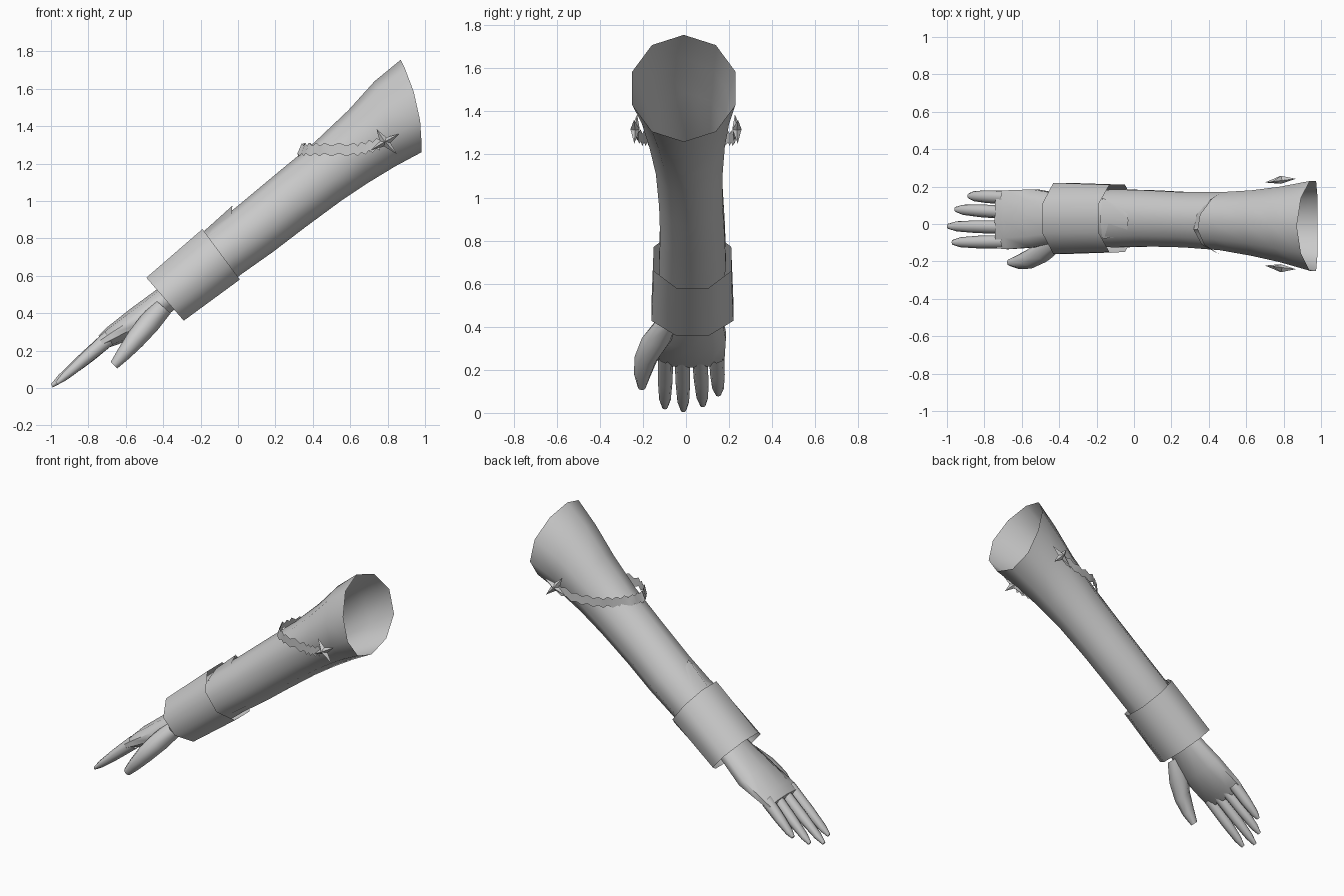
import bpy
import math

grey = bpy.data.materials.new("light grey")
grey.diffuse_color = (0.6, 0.6, 0.6, 1)


def make(name, verts, faces, angle=60):
    me = bpy.data.meshes.new(name)
    me.from_pydata(verts, [], faces)
    me.materials.append(grey)
    me.shade_smooth()
    me.set_sharp_from_angle(angle=math.radians(angle))
    ob = bpy.data.objects.new(name, me)
    bpy.context.collection.objects.link(ob)
    return ob


def loft(name, rings, n, turn=0.0, bulge=0.0, cap=False, angle=60):
    """Each ring: top x, top z, bottom x, bottom z, y min, y max."""
    verts, faces = [], []
    ts = [2 * math.pi * (i + turn) / n for i in range(n)]
    cm = max(abs(math.cos(t)) for t in ts)
    sm = max(abs(math.sin(t)) for t in ts)
    for k, (tx, tz, bx, bz, y0, y1) in enumerate(rings):
        for t in ts:
            c, s = math.cos(t) / cm, math.sin(t) / sm
            push = bulge * (1 - c * c) * max(0, 1 - k / 2)
            verts.append(((tx + bx) / 2 + c * (tx - bx) / 2 + push,
                          (y0 + y1) / 2 + s * (y1 - y0) / 2,
                          (tz + bz) / 2 + c * (tz - bz) / 2))
    for k in range(len(rings) - 1):
        for i in range(n):
            j = (i + 1) % n
            faces.append((k * n + i, k * n + j, (k + 1) * n + j, (k + 1) * n + i))
    if cap:
        faces.append(tuple((len(rings) - 1) * n + i for i in range(n)))
    return make(name, verts, faces, angle)


# Sleeve, open at the shoulder
loft("sleeve", [
    (0.87, 1.755, 0.98, 1.26, -0.25, 0.23),
    (0.73, 1.64, 0.84, 1.185, -0.205, 0.20),
    (0.59, 1.485, 0.70, 1.10, -0.17, 0.18),
    (0.41, 1.315, 0.55, 1.00, -0.14, 0.17),
    (0.21, 1.15, 0.36, 0.86, -0.125, 0.17),
    (0.00, 0.975, 0.19, 0.73, -0.12, 0.18),
    (-0.17, 0.84, 0.02, 0.61, -0.125, 0.185),
    (-0.33, 0.70, -0.13, 0.49, -0.12, 0.175),
], 10, bulge=0.035)

# Wide cuff, open at both ends
loft("cuff", [
    (-0.19, 0.85, 0.01, 0.58, -0.15, 0.21),
    (-0.49, 0.59, -0.29, 0.36, -0.16, 0.22),
], 8, turn=0.5)

# Pointed cloth fold standing up behind the cuff
make("sleeve_fold", [(-0.17, 0.14, 0.80), (-0.18, 0.03, 0.84), (-0.17, -0.08, 0.80),
                     (-0.04, 0.09, 0.90), (-0.03, 0.02, 0.975), (-0.04, -0.06, 0.89)],
     [(0, 1, 4, 3), (1, 2, 5, 4)])

# Palm
loft("palm", [
    (-0.30, 0.62, -0.21, 0.52, -0.08, 0.14),
    (-0.43, 0.53, -0.34, 0.42, -0.095, 0.16),
    (-0.58, 0.42, -0.48, 0.30, -0.125, 0.185),
    (-0.70, 0.325, -0.65, 0.23, -0.135, 0.18),
    (-0.745, 0.28, -0.715, 0.21, -0.13, 0.175),
], 10, cap=True)

# Four fingers: base y, tip y, tip x, tip z
for i, (yb, yt, x, z) in enumerate([(0.142, 0.15, -0.89, 0.085), (0.063, 0.078, -0.96, 0.035),
                                    (-0.017, -0.012, -1.0, 0.012), (-0.095, -0.098, -0.975, 0.025)]):
    rings = []
    for f, w, h in [(0, 0.036, 0.042), (0.5, 0.034, 0.033), (0.85, 0.027, 0.022), (1, 0.013, 0.01)]:
        cx, cz, cy = -0.69 + f * (x + 0.69 + 0.005), 0.268 + f * (z - 0.268), yb + f * (yt - yb)
        rings.append((cx - 0.5 * h, cz + 0.86 * h, cx + 0.5 * h, cz - 0.86 * h, cy - w, cy + w))
    loft(f"finger_{i + 1}", rings, 8, cap=True)

# Thumb
loft("thumb", [
    (-0.44, 0.47, -0.36, 0.40, -0.13, -0.03),
    (-0.52, 0.385, -0.43, 0.31, -0.205, -0.06),
    (-0.585, 0.30, -0.51, 0.225, -0.238, -0.125),
    (-0.64, 0.21, -0.585, 0.155, -0.242, -0.16),
    (-0.68, 0.14, -0.645, 0.105, -0.225, -0.185),
], 8, cap=True)

# Wavy ribbon around the upper arm
path = [(0.78, 0.235), (0.64, 0.225), (0.50, 0.195), (0.41, 0.13), (0.345, 0.05), (0.33, -0.03),
        (0.37, -0.11), (0.46, -0.165), (0.62, -0.195), (0.70, -0.225), (0.78, -0.235)]
verts, sub = [], 4
for k in range(len(path) - 1):
    for s in range(sub):
        (x0, y0), (x1, y1) = path[k], path[k + 1]
        f = s / sub
        x, y = x0 + f * (x1 - x0), y0 + f * (y1 - y0)
        wave = 0.008 * (-1) ** s
        mid = 1.275 + 0.25 * max(0, x - 0.64)
        lean = 0.012 * max(0, (0.45 - x) / 0.12)
        verts += [(x + lean, y, mid + 0.028 + wave), (x - lean, y, mid - 0.028 + wave)]
make("ribbon", verts, [(2 * i, 2 * i + 1, 2 * i + 3, 2 * i + 2) for i in range(len(verts) // 2 - 1)])

# Four-pointed stars at both ribbon ends
tips = [(0.865, 1.36), (0.74, 1.385), (0.70, 1.265), (0.85, 1.25)]
cx, cz = 0.785, 1.317
for name, side in (("front_star", -1), ("back_star", 1)):
    verts = [(cx, side * 0.258, cz), (cx, side * 0.215, cz)]
    for i in range(4):
        (ax, az), (bx, bz) = tips[i], tips[(i + 1) % 4]
        mx, mz = (ax + bx) / 2, (az + bz) / 2
        for x, z in ((ax, az), (cx + 0.42 * (mx - cx), cz + 0.42 * (mz - cz))):
            verts.append((x, side * (0.232 + 0.12 * (x - cx)), z))
    faces = []
    for i in range(8):
        a, b = 2 + i, 2 + (i + 1) % 8
        faces += [(0, a, b), (1, b, a)] if side < 0 else [(0, b, a), (1, a, b)]
    make(name, verts, faces, 15)
